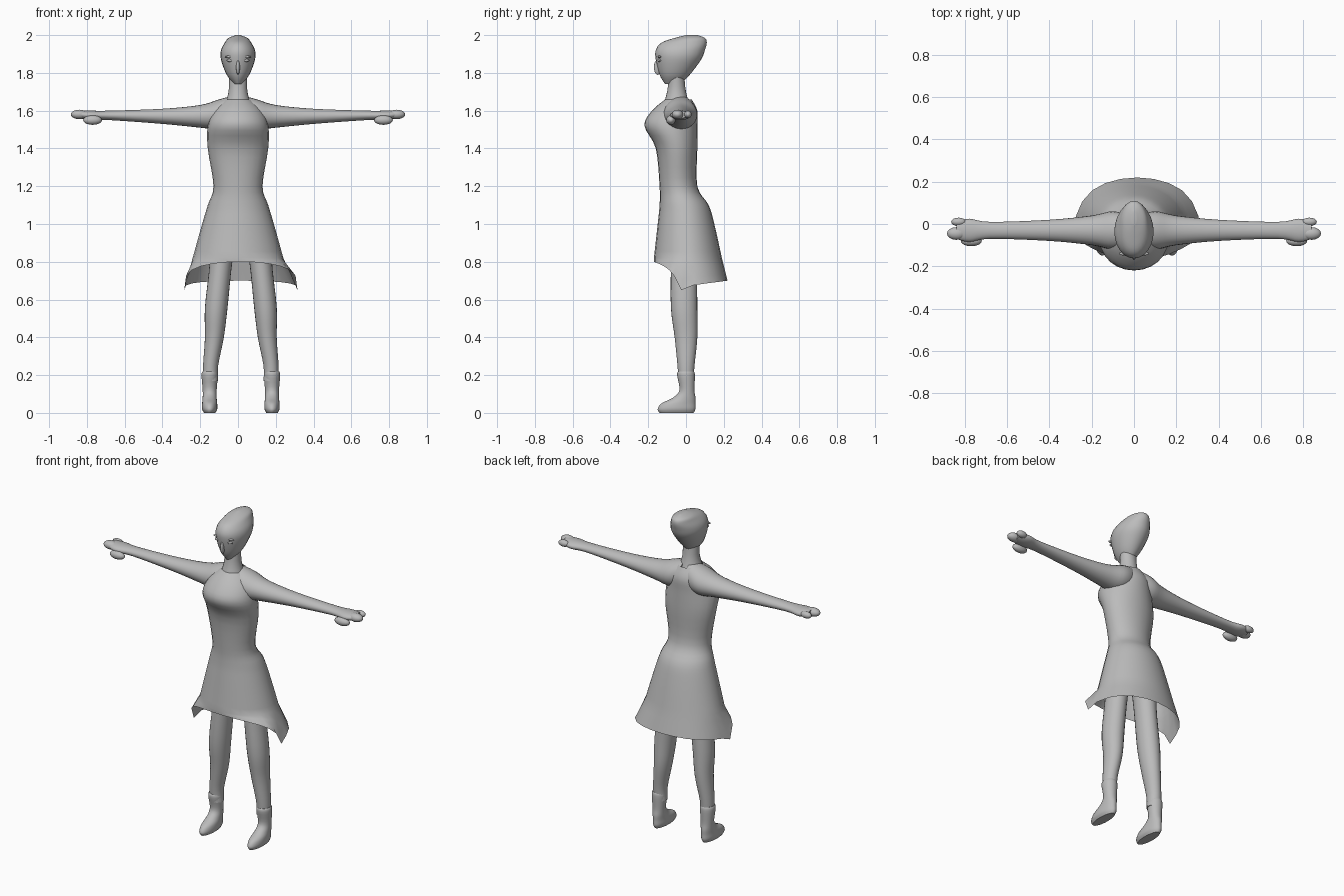
import bpy, bmesh, math
from mathutils import Vector

cube = bpy.data.objects.get("Cube")
if cube:
    bpy.data.objects.remove(cube, do_unlink=True)

grey = bpy.data.materials.new("plain grey")
grey.use_nodes = True
colour = (.5, .5, .5, 1)
grey.diffuse_color = colour
grey.node_tree.nodes["Principled BSDF"].inputs["Base Color"].default_value = colour

SIDES = 24
ANGLES = [math.tau * i / SIDES for i in range(SIDES)]


def smooth_rows(rows, steps=4):
    """Smooth curve through rows of equal length."""
    result = []
    for i in range(len(rows) - 1):
        before, start = rows[max(i - 1, 0)], rows[i]
        end, after = rows[i + 1], rows[min(i + 2, len(rows) - 1)]
        for step in range(steps):
            t = step / steps
            result.append([
                b + t * (c - a + t * (2 * a - 5 * b + 4 * c - d + t * (3 * (b - c) + d - a))) / 2
                for a, b, c, d in zip(before, start, end, after)])
    return result + [rows[-1]]


def ring(height, half_width, middle, half_depth, offset=0):
    """Level oval, starting at the front and going towards the left."""
    return [Vector((offset + half_width * math.sin(angle),
                    middle - half_depth * math.cos(angle), height)) for angle in ANGLES]


def finish(obj, name):
    """Name, colour and smooth the active object."""
    obj.name = name
    obj.data.materials.append(grey)
    bpy.ops.object.shade_smooth_by_angle(angle=math.radians(50))


def skin(name, rings, capped=True):
    """Bridge rings of points into one surface."""
    bm = bmesh.new()
    loops = [[bm.verts.new(point) for point in points] for points in rings]
    for lower, upper in zip(loops, loops[1:]):
        for i in range(SIDES):
            bm.faces.new((lower[i - 1], lower[i], upper[i], upper[i - 1]))
    if capped:
        bm.faces.new(loops[0])
        bm.faces.new(loops[-1])
    bmesh.ops.recalc_face_normals(bm, faces=bm.faces)
    mesh = bpy.data.meshes.new(name)
    bm.to_mesh(mesh)
    bm.free()
    obj = bpy.data.objects.new(name, mesh)
    bpy.context.collection.objects.link(obj)
    bpy.ops.object.select_all(action="DESELECT")
    obj.select_set(True)
    bpy.context.view_layer.objects.active = obj
    finish(obj, name)


def column(name, rows):
    """Upright part from oval sections."""
    skin(name, [ring(*row) for row in smooth_rows(rows)])


def blob(name, centre, size):
    """Small rounded part."""
    bpy.ops.mesh.primitive_uv_sphere_add(segments=16, ring_count=10, radius=1,
                                         location=centre, scale=size)
    finish(bpy.context.object, name)


def hem_point(angle):
    """Hem that is high in front, lowest at the side corners and flared behind."""
    side, front = math.sin(angle), math.cos(angle)
    lift = .15 if front > 0 else .05
    return Vector((.015 + .3 * side,
                   .025 - .195 * front - .05 * side ** 8,
                   .65 + lift * math.sqrt(abs(front))))


# Head with the crown swept backwards
column("head", [
    (1.74, .02, -.07, .04),
    (1.79, .06, -.06, .08),
    (1.87, .09, -.04, .12),
    (1.92, .09, -.03, .13),
    (1.96, .07, -.01, .12),
    (1.985, .05, .02, .08),
    (2, .01, .03, .03)])
blob("nose", (0, -.15, 1.83), (.01, .02, .04))

column("neck", [(1.6, .08, -.05, .08), (1.7, .05, -.05, .05), (1.8, .05, -.05, .04)])

# Dress with a fitted body and an uneven hem
dress = [ring(*row) for row in smooth_rows([
    (1.66, .07, -.04, .07),
    (1.6, .13, -.06, .12),
    (1.52, .16, -.08, .14),
    (1.4, .16, -.05, .11),
    (1.2, .13, -.04, .1),
    (1.1, .16, -.01, .13),
    (1, .19, 0, .15),
    (.82, .24, .01, .18)])]
waist_edge = dress[-1]
for blend in (.3, .7, 1):
    dress.append([point.lerp(hem_point(angle), blend)
                  for point, angle in zip(waist_edge, ANGLES)])
skin("dress", dress, capped=False)

for side, label in ((1, "left"), (-1, "right")):
    # Face details
    blob(label + "_eye", (side * .04, -.14, 1.866), (.02, .01, .008))
    blob(label + "_brow", (side * .04, -.14, 1.885), (.03, .01, .007))

    # Arm, built upright and then laid out sideways
    arm = smooth_rows([
        (.02, .07, 1.6, .08),
        (.1, .09, 1.58, .08),
        (.2, .07, 1.57, .06),
        (.4, .05, 1.57, .04),
        (.68, .04, 1.575, .025),
        (.78, .055, 1.575, .025),
        (.84, .04, 1.58, .02)])
    skin(label + "_arm", [[(side * p.z, p.x - .03, p.y) for p in ring(*row)] for row in arm])

    # Hand
    blob(label + "_front_fingers", (side * .84, -.045, 1.58), (.045, .03, .025))
    blob(label + "_back_fingers", (side * .83, .01, 1.58), (.035, .02, .02))
    blob(label + "_thumb", (side * .77, -.08, 1.55), (.05, .025, .025))

    # Leg and boot, in a stance slightly left of centre
    column(label + "_leg", [(*row, .015 + side * spread) for *row, spread in (
        (.98, .08, 0, .08, .09),
        (.8, .06, -.01, .07, .105),
        (.56, .06, -.01, .07, .13),
        (.4, .05, 0, .06, .14),
        (.25, .04, 0, .045, .16),
        (.17, .04, 0, .04, .16))])
    column(label + "_boot", [(*row, .015 + side * .165) for row in (
        (.22, .038, 0, .042),
        (.2, .043, 0, .047),
        (.12, .037, .005, .04),
        (.08, .037, -.01, .06),
        (.05, .04, -.04, .09),
        (.02, .04, -.05, .1),
        (0, .03, -.05, .09))])
